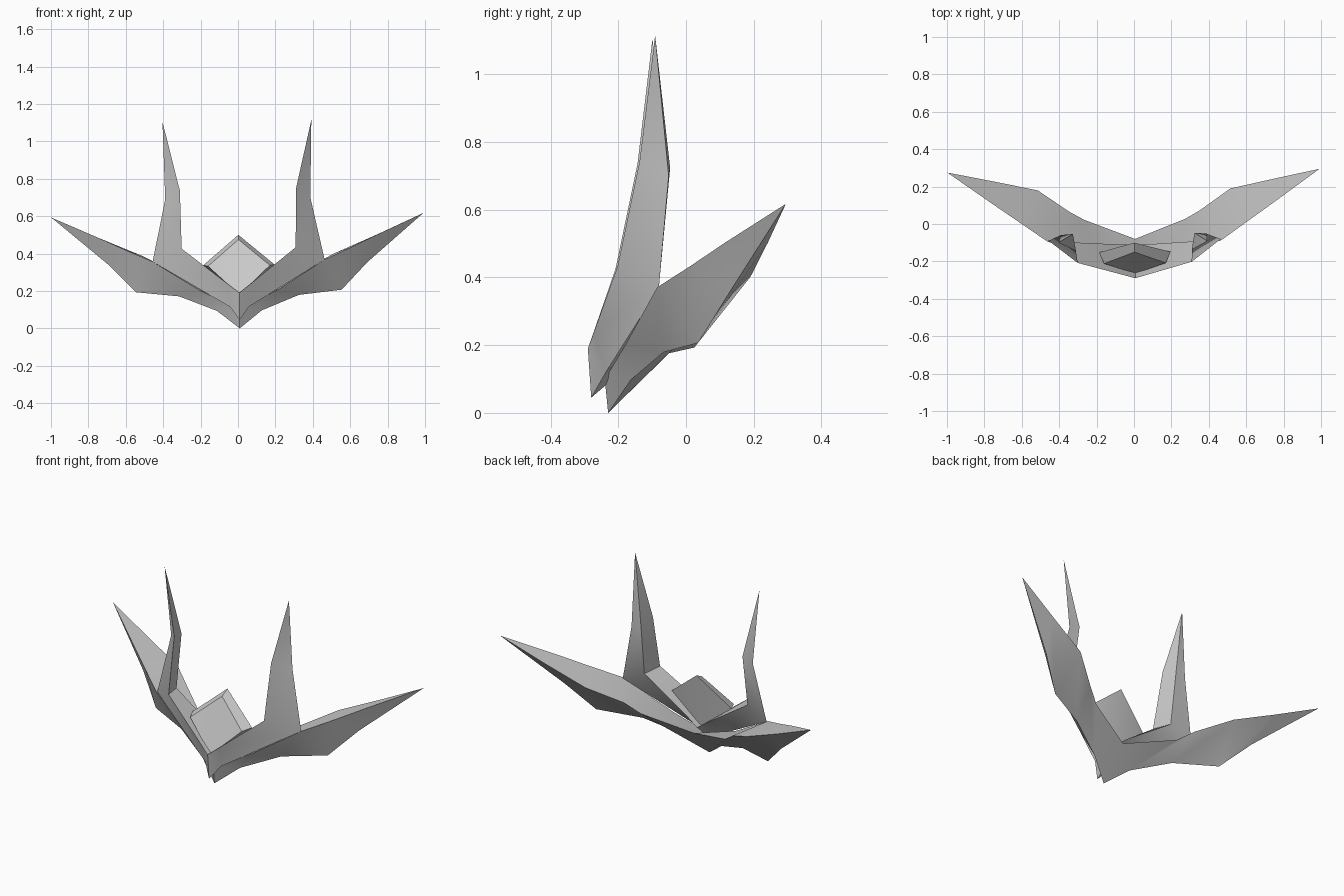
import bpy, bmesh

if "Cube" in bpy.data.objects:
    bpy.data.objects.remove(bpy.data.objects["Cube"])


def finish(name, bm, angle):
    """Mirror a right-hand half across x, smooth it and give the crest its slight tilt."""
    bmesh.ops.remove_doubles(bm, verts=bm.verts, dist=0.0005)
    bmesh.ops.recalc_face_normals(bm, faces=bm.faces)
    me = bpy.data.meshes.new(name)
    bm.to_mesh(me)
    bm.free()
    ob = bpy.data.objects.new(name, me)
    bpy.context.collection.objects.link(ob)
    mod = ob.modifiers.new("Mirror", 'MIRROR')
    mod.use_clip = True
    bpy.ops.object.select_all(action='DESELECT')
    bpy.context.view_layer.objects.active = ob
    ob.select_set(True)
    bpy.ops.object.modifier_apply(modifier="Mirror")
    # outward normals on the closed shape
    bm = bmesh.new()
    bm.from_mesh(ob.data)
    bmesh.ops.recalc_face_normals(bm, faces=bm.faces)
    bm.to_mesh(ob.data)
    bm.free()
    bpy.ops.object.shade_smooth_by_angle(angle=angle)
    ob.rotation_euler = (0, -0.0125, 0.01)
    ob.location = (0.007, 0, 0)
    return ob


def loft(name, sections, tip, angle=0.9):
    """Skin cross-sections from the centre line out to a pointed tip."""
    bm = bmesh.new()
    rings = [[bm.verts.new(p) for p in s] for s in sections]
    end = bm.verts.new(tip)
    n = len(rings[0])
    for a, b in zip(rings, rings[1:]):
        for i in range(n):
            j = (i + 1) % n
            bm.faces.new((a[i], a[j], b[j], b[i]))
    for i in range(n):
        bm.faces.new((rings[-1][i], rings[-1][(i + 1) % n], end))
    return finish(name, bm, angle)


# swept-back wings: front edge, bottom edge, back edge
loft("rear_wings", [
    [(0, -.24, .10), (0, -.23, .0), (0, -.08, .17)],
    [(.20, -.18, .20), (.12, -.165, .095), (.27, .025, .25)],
    [(.465, -.09, .365), (.32, -.07, .175), (.35, .07, .31)],
    [(.60, .005, .425), (.55, .03, .20), (.515, .185, .395)],
    [(.75, .11, .495), (.69, .12, .345), (.75, .235, .495)],
], (.995, .285, .605))

# upright horns: inner front edge, outer edge, inner back edge
loft("front_horns", [
    [(0, -.29, .19), (0, -.28, .045), (0, -.11, .19)],
    [(.06, -.273, .237), (.05, -.24, .115), (.06, -.11, .235)],
    [(.305, -.205, .43), (.46, -.085, .362), (.33, -.095, .42)],
    [(.31, -.14, .74), (.388, -.055, .695), (.325, -.05, .72)],
], (.398, -.095, 1.11))

# tilted diamond plate: right half of front and back outlines
front = [(0, -.265, .18), (.165, -.21, .335), (0, -.15, .475)]
back = [(0, -.15, .16), (.19, -.15, .34), (0, -.10, .50)]
bm = bmesh.new()
f = [bm.verts.new(p) for p in front]
b = [bm.verts.new(p) for p in back]
bm.faces.new(f)
bm.faces.new(b[::-1])
for i in range(2):
    bm.faces.new((f[i], b[i], b[i + 1], f[i + 1]))
finish("centre_diamond", bm, 0.5)
